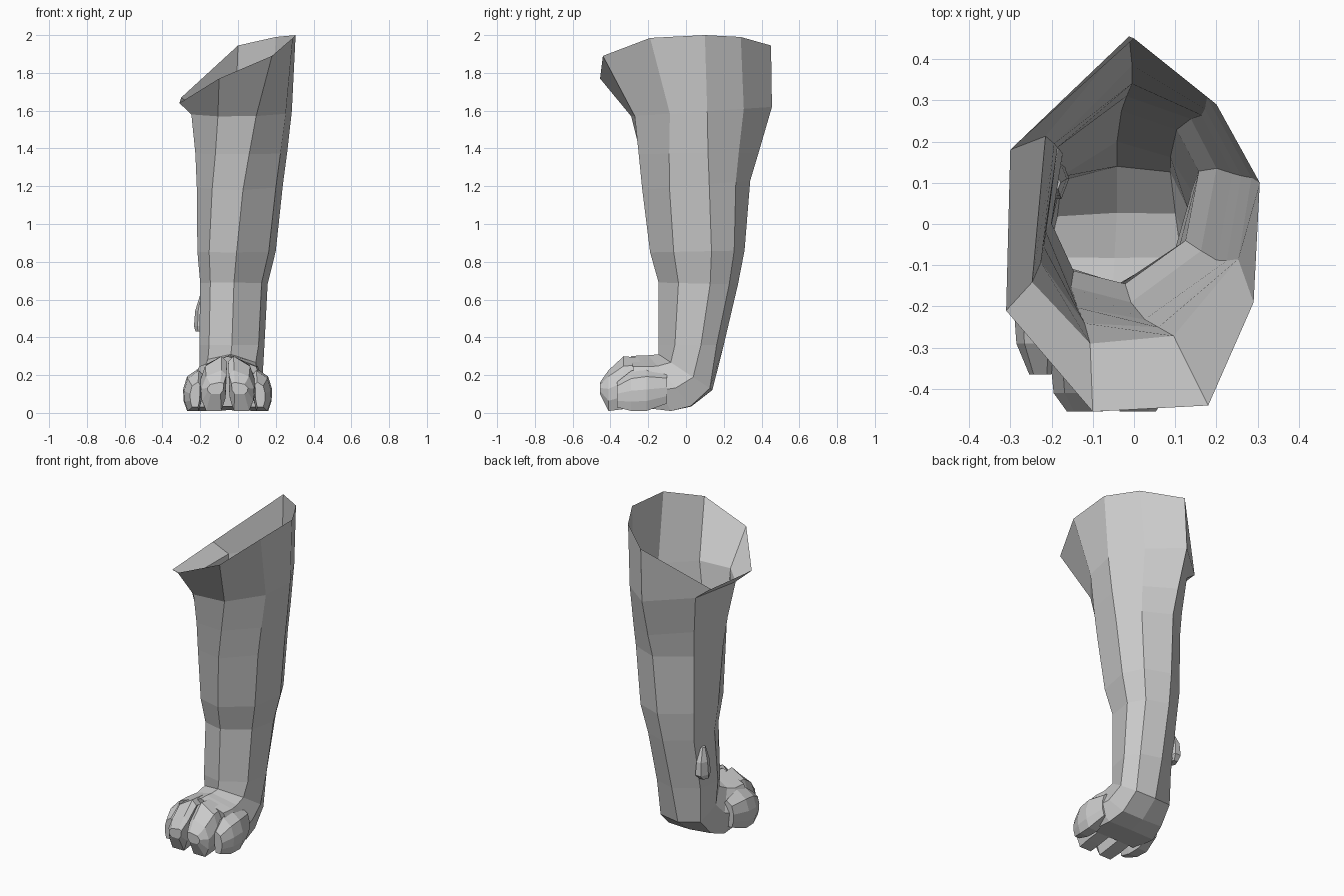
import bpy, bmesh, math

if "Cube" in bpy.data.objects:
    bpy.data.objects.remove(bpy.data.objects["Cube"])


def loft(name, rings, cap_start=True, cap_end=True):
    """Skin a list of equal-length point rings into one flat-shaded mesh."""
    bm = bmesh.new()
    rows = [[bm.verts.new(p) for p in ring] for ring in rings]
    n = len(rows[0])
    for a, b in zip(rows, rows[1:]):
        for i in range(n):
            j = (i + 1) % n
            bm.faces.new((a[i], a[j], b[j], b[i]))
    if cap_start:
        bm.faces.new(rows[0])
    if cap_end:
        bm.faces.new(rows[-1])
    bmesh.ops.recalc_face_normals(bm, faces=bm.faces)
    mesh = bpy.data.meshes.new(name)
    bm.to_mesh(mesh)
    bm.free()
    obj = bpy.data.objects.new(name, mesh)
    bpy.context.collection.objects.link(obj)
    return obj


# Cross-sections, back point first then round by the right side; v = -1 is front/top
TOP = [(-.1, 1), (.6, .6), (1, .08), (.88, -.45), (.3, -.95), (-.45, -1), (-.97, -.6), (-.85, .35)]
LEG = [(-.05, 1), (.7, .78), (1, .3), (.82, -.5), (0, -1), (-.7, -.85), (-1, -.3), (-.85, .5)]
PAW = [(0, .97), (.8, 1), (1, .25), (.75, -.6), (0, -1), (-.75, -.6), (-1, .25), (-.8, 1)]


def leg_ring(x0, x1, yf, zf, yb, zb, blend):
    """Tilted ring between a front and a back point; blend runs TOP 0, LEG 1, PAW 2."""
    first, second, k = (TOP, LEG, blend) if blend <= 1 else (LEG, PAW, blend - 1)
    ring = []
    for (u0, v0), (u1, v1) in zip(first, second):
        u, v = u0 + (u1 - u0) * k, v0 + (v1 - v0) * k
        t = (v + 1) / 2
        ring.append(((x0 + x1) / 2 + u * (x1 - x0) / 2,
                     yf + (yb - yf) * t, zf + (zb - zf) * t))
    return ring


# Leg and paw body: open slanted rim, then rings bending forward at the heel
rim = [(0, .45, 1.945), (.2, .29, 1.99), (.305, .1, 2), (.29, -.19, 1.985),
       (.18, -.44, 1.89), (-.1, -.455, 1.77), (-.31, -.21, 1.64), (-.3, .18, 1.67)]
stations = [
    (-.255, .285, -.29, 1.57, .455, 1.62, 0),
    (-.23, .26, -.26, 1.37, .385, 1.38, .4),
    (-.22, .238, -.235, 1.18, .34, 1.23, .75),
    (-.215, .20, -.19, .85, .31, .86, 1),
    (-.20, .157, -.145, .69, .275, .68, 1),
    (-.205, .14, -.145, .36, .20, .36, 1),
    (-.205, .13, -.145, .31, .142, .12, 1.5),
    (-.22, .14, -.20, .305, .03, .03, 1.8),
    (-.25, .155, -.24, .305, -.08, .01, 2),
    (-.255, .145, -.29, .30, -.25, .03, 2),
]
loft("leg_and_paw", [rim] + [leg_ring(*s) for s in stations], cap_start=False)

# Toes: two long inner and two short outer, tops sloping away from the paw's centre line
CX = -.055
TOE = [(.2, 0), (.8, 0), (.97, .3), (1, .65), (.8, .97), (.2, 1), (0, .85), (.04, .3)]


def toe(name, side, near, far, sections):
    """Sections: y, width factor, bottom, top at the near edge, top at the far edge."""
    rings = []
    for y, w, z0, zn, zf in sections:
        inset = (far - near) * (1 - w) * .3
        rings.append([(CX + side * (near + inset + t * (far - near) * w), y,
                       z0 + f * (zn + (zf - zn) * t - z0)) for t, f in TOE])
    loft(name, rings)


for side, label in ((-1, "left"), (1, "right")):
    toe("inner_toe_" + label, side, .003, .148,
        [(-.20, .95, .04, .295, .255), (-.33, 1, .02, .315, .24),
         (-.41, .92, .01, .235, .19), (-.455, .6, .10, .165, .15)])
    toe("outer_toe_" + label, side, .13, .236,
        [(-.10, .6, .05, .22, .18), (-.21, 1, .01, .25, .185),
         (-.29, .92, .01, .235, .175), (-.365, .5, .03, .17, .14)])

# Dew pad on the inner rear of the wrist
pad = []
for z, r, x, y in ((.62, .012, -.19, .10), (.54, .032, -.195, .11),
                   (.46, .038, -.195, .11), (.43, .025, -.20, .10)):
    pad.append([(x + r * math.cos(a), y + r * 1.5 * math.sin(a), z)
                for a in (i * math.tau / 6 for i in range(6))])
loft("dew_pad", pad)
